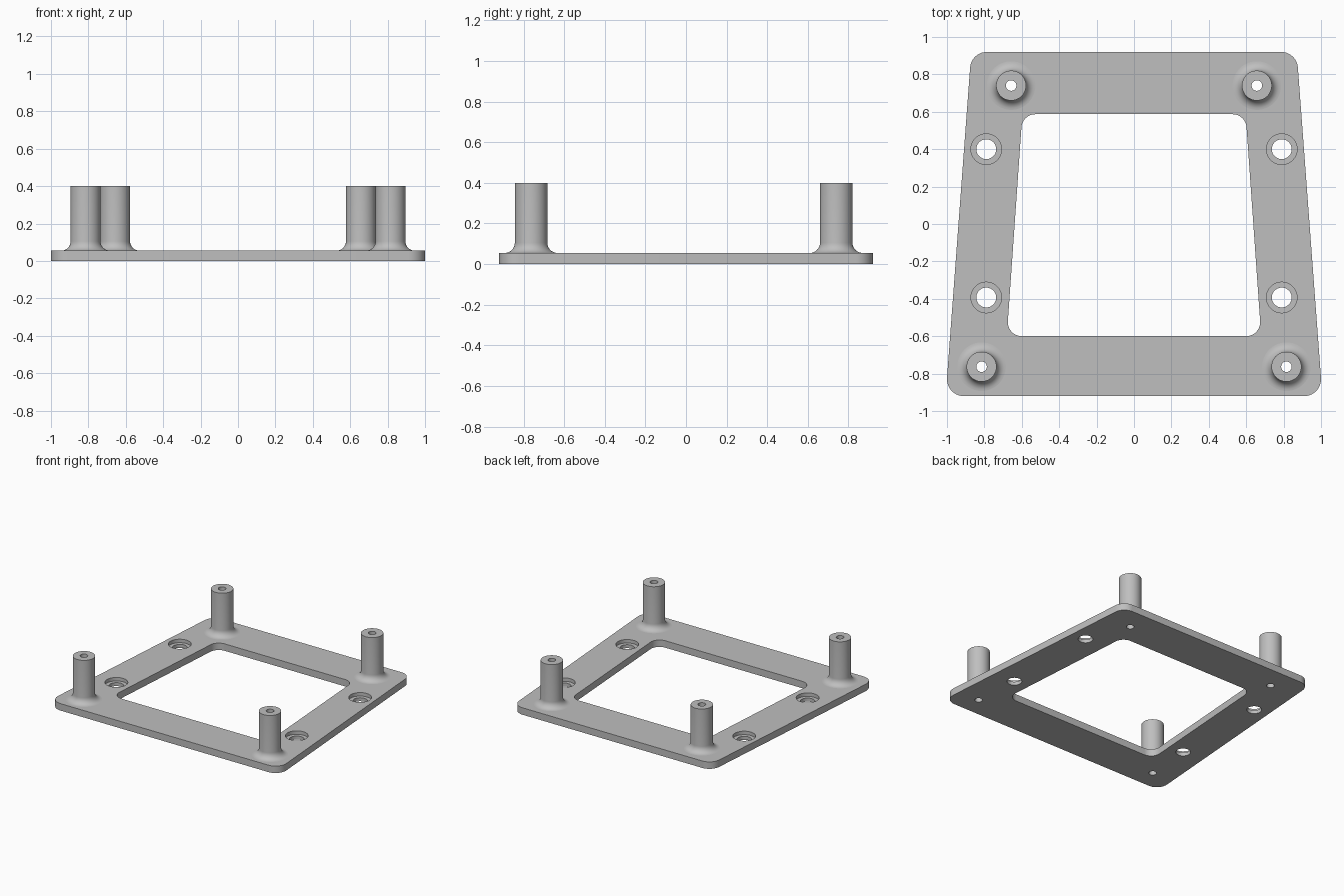
import bpy
import bmesh
from math import pi, cos, sin, tan
from mathutils import Vector

if "Cube" in bpy.data.objects:
    bpy.data.objects.remove(bpy.data.objects["Cube"])

THICK = 0.055        # plate thickness
HEIGHT = 0.4         # top of the posts
BORE = 0.028         # hole through each post
POST_R, FILLET = 0.08, 0.05
POSTS = {"back": (0.657, 0.74), "front": (0.815, -0.763)}
MOUNTS = [(0.79, 0.4), (0.79, -0.393)]

grey = bpy.data.materials.new("light grey")
grey.use_nodes = True
colour = (0.52, 0.52, 0.52, 1)
grey.diffuse_color = colour
grey.node_tree.nodes["Principled BSDF"].inputs["Base Color"].default_value = colour


def finish(name, bm):
    bmesh.ops.recalc_face_normals(bm, faces=bm.faces)
    mesh = bpy.data.meshes.new(name)
    bm.to_mesh(mesh)
    bm.free()
    mesh.materials.append(grey)
    obj = bpy.data.objects.new(name, mesh)
    bpy.context.collection.objects.link(obj)
    return obj


def prism(name, outline, z0, z1):
    bm = bmesh.new()
    face = bm.faces.new([bm.verts.new((x, y, z0)) for x, y in outline])
    top = bmesh.ops.extrude_face_region(bm, geom=[face])["geom"]
    moved = [v for v in top if isinstance(v, bmesh.types.BMVert)]
    bmesh.ops.translate(bm, verts=moved, vec=(0, 0, z1 - z0))
    return finish(name, bm)


def circle(x, y, r, n=48):
    return [(x + r * cos(2 * pi * i / n), y + r * sin(2 * pi * i / n)) for i in range(n)]


def rounded_trapezoid(front_x, front_y, back_x, back_y, r, steps=10):
    corners = [Vector(c) for c in ((-front_x, front_y), (front_x, front_y),
                                   (back_x, back_y), (-back_x, back_y))]
    points = []
    for i, corner in enumerate(corners):
        a = (corners[i - 1] - corner).normalized()
        b = (corners[(i + 1) % 4] - corner).normalized()
        half = a.angle(b) / 2
        centre = corner + (a + b).normalized() * (r / sin(half))
        start = corner + a * (r / tan(half)) - centre
        sweep = pi - 2 * half
        for k in range(steps + 1):
            t = sweep * k / steps
            points.append((centre.x + start.x * cos(t) - start.y * sin(t),
                           centre.y + start.x * sin(t) + start.y * cos(t)))
    return points


def smooth(obj):
    bpy.ops.object.select_all(action='DESELECT')
    obj.select_set(True)
    bpy.context.view_layer.objects.active = obj
    bpy.ops.object.shade_smooth_by_angle(angle=pi / 6)


def cut(target, cutter):
    mod = target.modifiers.new("cut", 'BOOLEAN')
    mod.operation = 'DIFFERENCE'
    mod.solver = 'EXACT'
    mod.object = cutter
    bpy.context.view_layer.objects.active = target
    bpy.ops.object.modifier_apply(modifier=mod.name)
    bpy.data.objects.remove(cutter)


# Base plate with its open window
plate = prism("base_plate", rounded_trapezoid(1.007, -0.92, 0.87, 0.92, 0.09), 0, THICK)
cut(plate, prism("window_cutter", rounded_trapezoid(0.68, -0.6, 0.597, 0.587, 0.075), -1, 1))

# Counterbored mounting holes and bores beneath the posts
for side in (-1, 1):
    for x, y in MOUNTS:
        cut(plate, prism("hole_cutter", circle(side * x, y, 0.053), -1, 1))
        cut(plate, prism("counterbore_cutter", circle(side * x, y, 0.082), THICK / 2, 1))
    for x, y in POSTS.values():
        cut(plate, prism("bore_cutter", circle(side * x, y, BORE), -1, 1))
smooth(plate)


# Hollow posts flaring into the plate
def post(name, x, y):
    profile = [(BORE, THICK), (BORE, HEIGHT), (POST_R, HEIGHT)]
    for k in range(9):
        t = pi / 2 * k / 8
        profile.append((POST_R + FILLET * (1 - cos(t)), THICK + FILLET * (1 - sin(t))))
    bm = bmesh.new()
    verts = [bm.verts.new((r, 0, z)) for r, z in profile]
    edges = [bm.edges.new((v, verts[i - 1])) for i, v in enumerate(verts)]
    bmesh.ops.spin(bm, geom=verts + edges, cent=(0, 0, 0), axis=(0, 0, 1),
                   angle=2 * pi, steps=48, use_merge=True)
    bmesh.ops.remove_doubles(bm, verts=bm.verts, dist=0.0001)
    obj = finish(name, bm)
    obj.location = (x, y, 0)
    smooth(obj)


for end, (x, y) in POSTS.items():
    post(end + "_left_post", x, y)
    post(end + "_right_post", -x, y)
